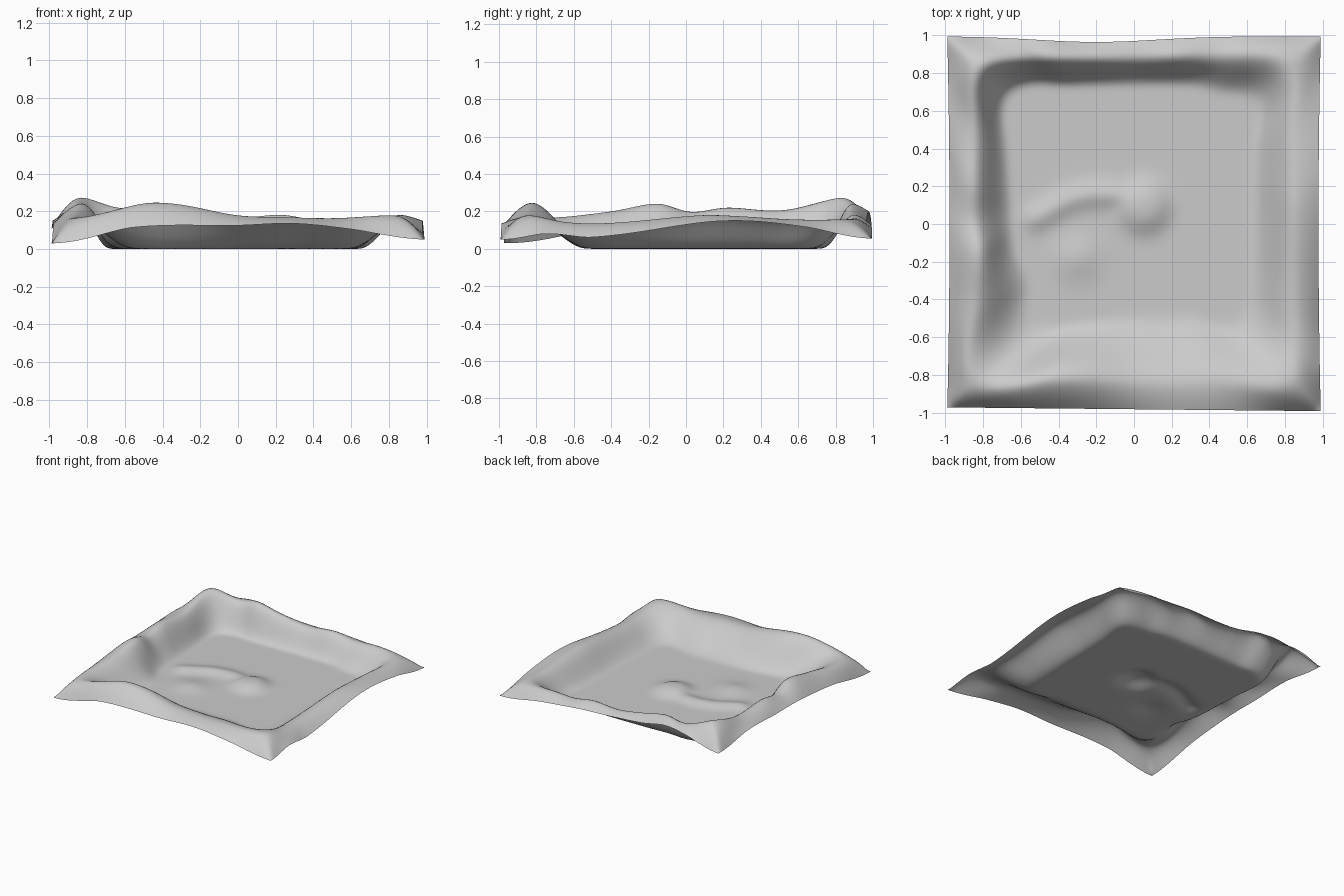
import bpy, bmesh, math
from mathutils import Vector

if "Cube" in bpy.data.objects:
    bpy.data.objects.remove(bpy.data.objects["Cube"])

N = 120
P = 5.5  # squareness of the tray outline

# Rim keys, counter-clockwise: perimeter x, y, crest height, edge height, floor limit, crest position
KEYS = [
    (1, .1, .182, .142, .62, .86), (1, .35, .175, .148, .62, .86), (1, .65, .16, .115, .64, .87),
    (1, 1, .16, .055, .72, .95), (.65, 1, .168, .10, .70, .92), (.45, 1, .16, .12, .73, .90),
    (.25, 1, .188, .135, .74, .90), (0, 1, .17, .14, .74, .90), (-.28, 1, .208, .16, .74, .90),
    (-.5, 1, .246, .20, .74, .90), (-.68, 1, .22, .18, .76, .91), (-1, 1, .278, .11, .76, .94),
    (-1, .6, .21, .15, .68, .86), (-1, .25, .225, .14, .65, .86), (-1, .03, .20, .14, .64, .86),
    (-1, -.18, .247, .13, .63, .83), (-1, -.5, .20, .10, .55, .85), (-1, -1, .17, .03, .58, .95),
    (-.55, -1, .25, .115, .52, .84), (0, -1, .18, .125, .48, .85), (.3, -1, .17, .135, .48, .86),
    (.6, -1, .165, .105, .48, .86), (1, -1, .18, .05, .58, .95), (1, -.75, .145, .08, .60, .90),
    (1, -.5, .14, .062, .60, .86),
]
RIM = sorted((math.atan2(k[1], k[0]) % math.tau, k[2:]) for k in KEYS)


def rim(angle):
    """Smoothly interpolated rim values at an angle."""
    a = angle % math.tau
    n = len(RIM)
    i = max((j for j in range(n) if RIM[j][0] <= a), default=n - 1)
    k = [RIM[(i + d) % n] for d in (-1, 0, 1, 2)]
    gap = [(q[0] - p[0]) % math.tau for p, q in zip(k, k[1:])]
    t = ((a - k[1][0]) % math.tau) / gap[1]
    out = []
    for p0, p1, p2, p3 in zip(*(q[1] for q in k)):
        m1 = (p2 - p0) / (gap[0] + gap[1]) * gap[1]
        m2 = (p3 - p1) / (gap[1] + gap[2]) * gap[1]
        out.append(p1 * (2*t**3 - 3*t*t + 1) + m1 * (t**3 - 2*t*t + t)
                   + p2 * (3*t*t - 2*t**3) + m2 * (t**3 - t*t))
    return out


def bump(x, y, cx, cy, rx, ry, h, power=1):
    return h * math.exp(-(((x - cx) / rx) ** 2 + ((y - cy) / ry) ** 2) ** power)


# Curled ridge on the floor
RIDGE = [(-.52, .03), (-.43, .08), (-.34, .13), (-.23, .155), (-.12, .155), (.02, .12)]


def ridge(x, y):
    p, d = Vector((x, y)), 9
    for a, b in zip(RIDGE, RIDGE[1:]):
        a, b = Vector(a), Vector(b)
        t = max(0, min(1, (p - a).dot(b - a) / (b - a).length_squared))
        d = min(d, (p - a - (b - a) * t).length)
    return .03 * math.exp(-(d / .06) ** 2)


def height(x, y):
    m = max(abs(x), abs(y), 1e-6)
    rho = m * ((abs(x) / m) ** P + (abs(y) / m) ** P) ** (1 / P)
    crest, edge, floor, top = rim(math.atan2(y, x))
    if rho < top:
        t = max(0, (rho - floor) / (top - floor))
        z = crest * t * t * (3 - 2 * t)
    else:
        u = (rho - top) / (rho / m - top)
        z = crest + (edge - crest) * u ** 1.6
    if m < .7:
        z += max(ridge(x, y), bump(x, y, .05, .09, .13, .13, .05, 1.6))
        z += bump(x, y, -.3, -.18, .12, .11, .025)
    return z


# Rumpled sheet shaped as a shallow tray
bm = bmesh.new()
bmesh.ops.create_grid(bm, x_segments=N, y_segments=N, size=1)
for v in bm.verts:
    v.co.z = height(v.co.x, v.co.y)
for _ in range(7):
    bmesh.ops.smooth_vert(bm, verts=[v for v in bm.verts if not v.is_boundary], factor=.5,
                          use_axis_x=False, use_axis_y=False, use_axis_z=True)
# Tilting rim pulls the outline in slightly
for v in bm.verts:
    x, y = v.co.x, v.co.y
    pull_x = .01 + .012 * (1 - y * y)
    pull_y = .005 + .03 * math.exp(-((x + .2) / .45) ** 2) if y > 0 else .018 - .01 * x
    v.co.x -= math.copysign(pull_x * abs(x) ** 6, x)
    v.co.y -= math.copysign(pull_y * abs(y) ** 6, y)
me = bpy.data.meshes.new("rumpled_sheet")
bm.to_mesh(me)
bm.free()
me.shade_smooth()

mat = bpy.data.materials.new("light grey")
mat.diffuse_color = (.6, .6, .6, 1)
mat.use_nodes = True
mat.node_tree.nodes["Principled BSDF"].inputs["Base Color"].default_value = mat.diffuse_color
me.materials.append(mat)
obj = bpy.data.objects.new("rumpled_sheet", me)
bpy.context.collection.objects.link(obj)
